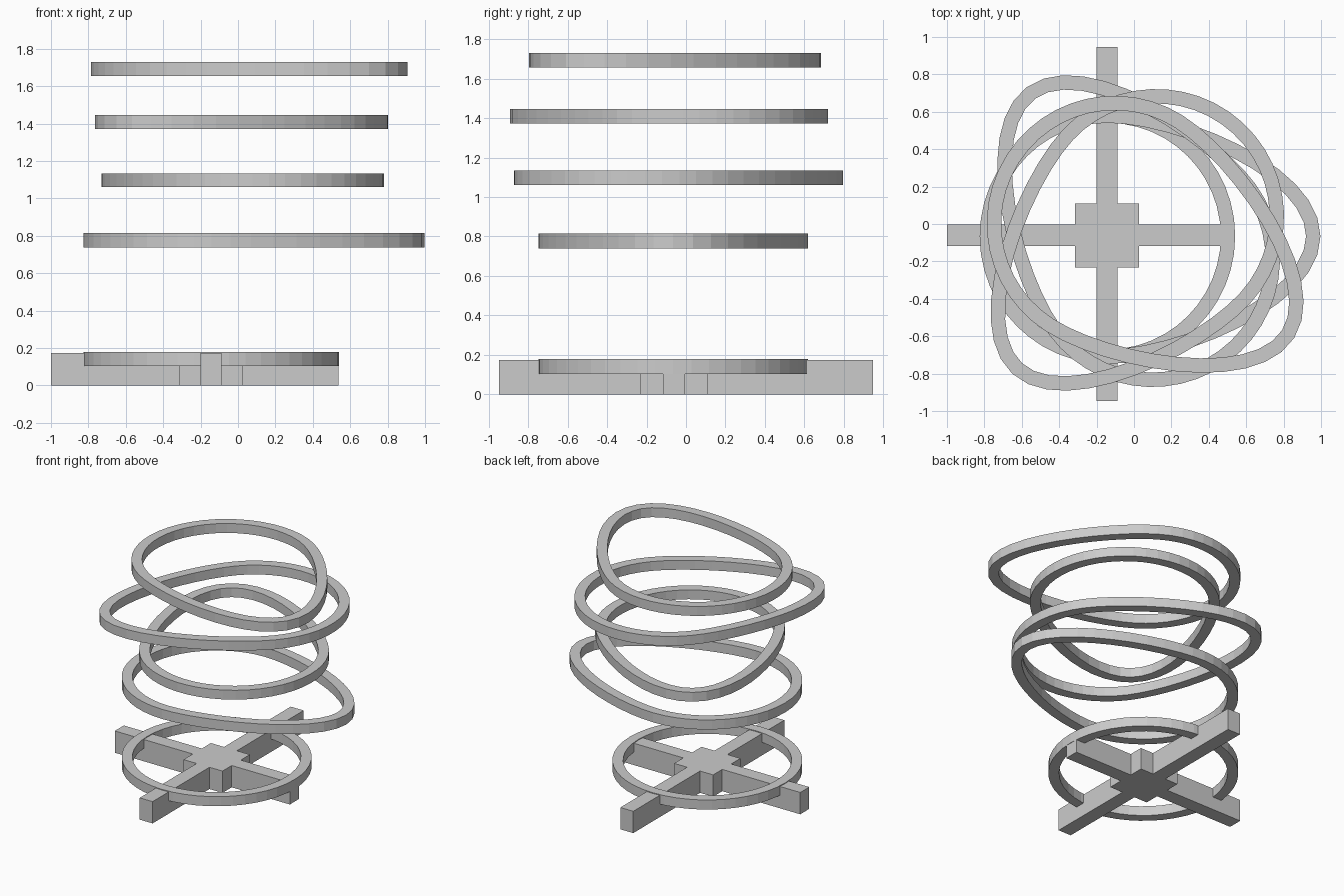
import bpy, bmesh, math
from mathutils import Vector
from mathutils.geometry import interpolate_bezier

if "Cube" in bpy.data.objects:
    bpy.data.objects.remove(bpy.data.objects["Cube"])

BAND = 0.077      # width of each ring band
R = 0.683         # outer radius of the round side
K = 0.5523        # circle handle factor


def make_object(name, bm):
    bmesh.ops.recalc_face_normals(bm, faces=bm.faces)
    mesh = bpy.data.meshes.new(name)
    bm.to_mesh(mesh)
    bm.free()
    obj = bpy.data.objects.new(name, mesh)
    bpy.context.collection.objects.link(obj)
    return obj


def egg_points(tip, steps=12):
    """Centre line: a four-point circle whose +x point is pulled out to tip."""
    r = R - BAND / 2
    h = r * K
    t = tip - BAND / 2
    knots = [((t, 0), (0, h)), ((0, r), (-h, 0)), ((-r, 0), (0, -h)), ((0, -r), (h, 0))]
    pts = []
    for i in range(4):
        (p, d), (q, e) = knots[i], knots[(i + 1) % 4]
        p, d, q, e = Vector(p), Vector(d), Vector(q), Vector(e)
        pts += interpolate_bezier(p, p + d, q - e, q, steps + 1)[:-1]
    return [Vector((p[0], p[1])) for p in pts]


def ring(name, tip, angle, centre, z0, z1):
    """Flat band swept along the egg, turned, then centred on its bounds."""
    pts = egg_points(tip)
    n = len(pts)
    c, s = math.cos(math.radians(angle)), math.sin(math.radians(angle))
    pts = [Vector((p.x * c - p.y * s, p.x * s + p.y * c)) for p in pts]
    xs, ys = [p.x for p in pts], [p.y for p in pts]
    shift = Vector(centre) - Vector(((min(xs) + max(xs)) / 2, (min(ys) + max(ys)) / 2))
    bm = bmesh.new()
    loops = []
    for i, p in enumerate(pts):
        d = (pts[(i + 1) % n] - pts[i - 1]).normalized()
        out = Vector((d.y, -d.x)) * BAND / 2
        a, b = p + shift - out, p + shift + out
        loops.append([bm.verts.new((q.x, q.y, z))
                      for q, z in ((a, z0), (b, z0), (b, z1), (a, z1))])
    for i in range(n):
        A, B = loops[i], loops[(i + 1) % n]
        for j in range(4):
            k = (j + 1) % 4
            bm.faces.new((A[j], A[k], B[k], B[j]))
    return make_object(name, bm)


# Cross-shaped foot with a square hub
outline = [(-1, -0.117), (-0.315, -0.117), (-0.315, -0.233), (-0.2, -0.233),
           (-0.2, -0.947), (-0.087, -0.947), (-0.087, -0.233), (0.027, -0.233),
           (0.027, -0.117), (0.537, -0.117), (0.537, -0.004), (0.027, -0.004),
           (0.027, 0.11), (-0.087, 0.11), (-0.087, 0.947), (-0.2, 0.947),
           (-0.2, 0.11), (-0.315, 0.11), (-0.315, -0.004), (-1, -0.004)]
bm = bmesh.new()
face = bm.faces.new([bm.verts.new((x, y, 0)) for x, y in outline])
top = bmesh.ops.extrude_face_region(bm, geom=[face])["geom"]
bmesh.ops.translate(bm, vec=(0, 0, 0.173),
                    verts=[v for v in top if isinstance(v, bmesh.types.BMVert)])
make_object("cross_base", bm)

# Round ring on the foot, then four turned egg-shaped rings floating above
TIP = 1.139
ring("base_ring", R, 0, (-0.142, -0.065), 0.103, 0.179)
ring("ring_1", TIP, 0, (0.086, -0.065), 0.738, 0.814)
ring("ring_2", TIP, 126, (0.025, -0.038), 1.06, 1.134)
ring("ring_3", TIP, -132.5, (0.018, -0.085), 1.372, 1.446)
ring("ring_4", TIP, -32.5, (0.06, -0.055), 1.655, 1.73)
